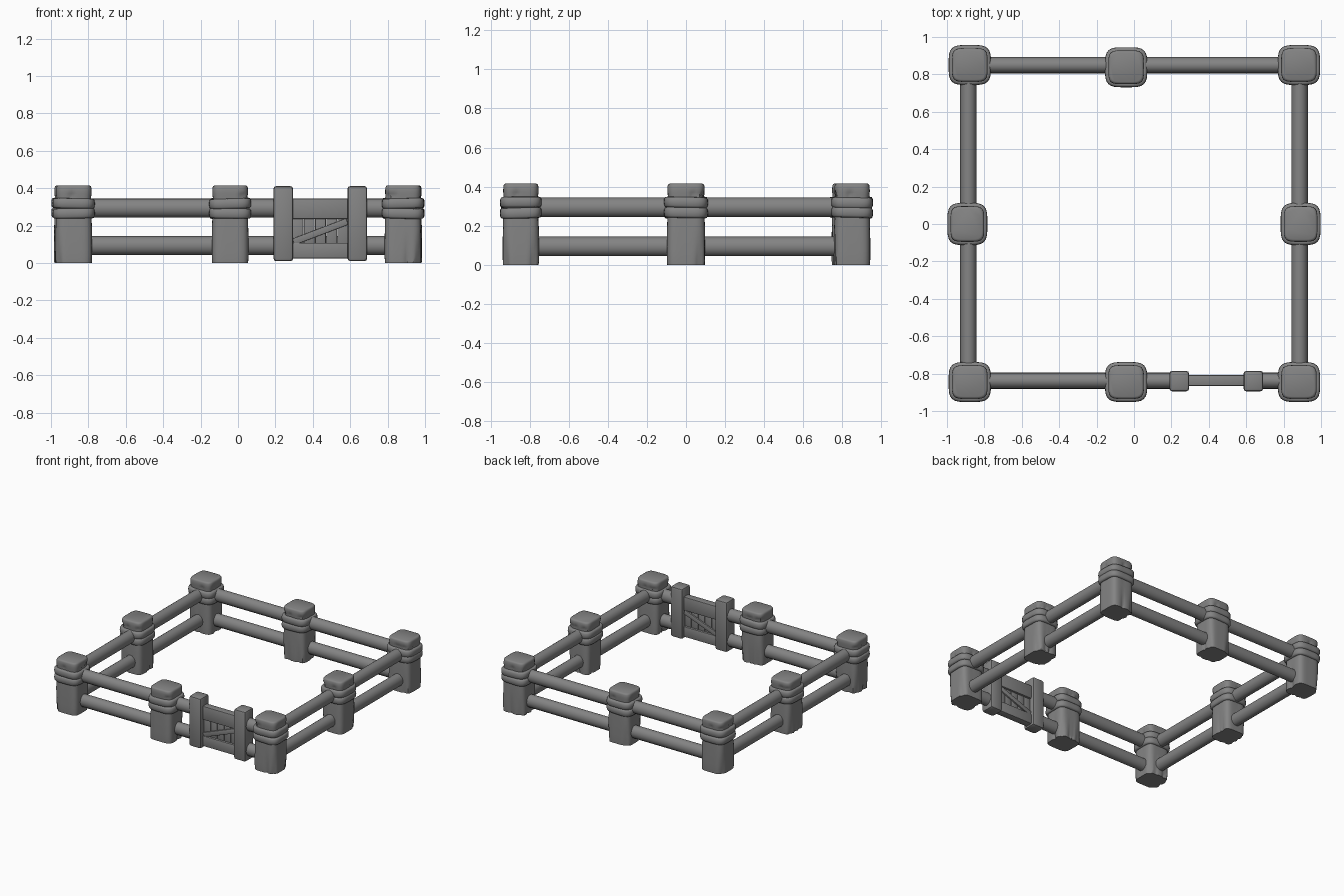
import bpy, bmesh, math, random
from mathutils import Matrix, Vector

if "Cube" in bpy.data.objects:
    bpy.data.objects.remove(bpy.data.objects["Cube"])

random.seed(4)
N = 48  # points around a post
GREY = bpy.data.materials.new("dark_grey")
GREY.diffuse_color = (.23, .23, .23, 1)
GREY.use_nodes = True
GREY.node_tree.nodes["Principled BSDF"].inputs["Base Color"].default_value = GREY.diffuse_color


def finish(bm, name, loc=(0, 0, 0), rot=0, angle=40):
    bmesh.ops.recalc_face_normals(bm, faces=bm.faces)
    me = bpy.data.meshes.new(name)
    bm.to_mesh(me)
    bm.free()
    me.materials.append(GREY)
    ob = bpy.data.objects.new(name, me)
    bpy.context.collection.objects.link(ob)
    ob.location = loc
    ob.rotation_euler.z = rot
    bpy.context.view_layer.objects.active = ob
    ob.select_set(True)
    bpy.ops.object.shade_smooth_by_angle(angle=math.radians(angle))
    ob.select_set(False)
    return ob


def squircle(a, hx, hy, e):
    """Point on a rounded rectangle at angle a."""
    c, s = math.cos(a), math.sin(a)
    r = (abs(c) ** e + abs(s) ** e) ** (-1 / e)
    return hx * c * r, hy * s * r


def loft(bm, rings, closed=False):
    """Skin rings of points; cap the ends unless closed."""
    vs = [[bm.verts.new(p) for p in ring] for ring in rings]
    pairs = list(zip(vs, vs[1:])) + ([(vs[-1], vs[0])] if closed else [])
    for lo, hi in pairs:
        for i in range(len(lo)):
            j = (i + 1) % len(lo)
            bm.faces.new((lo[i], lo[j], hi[j], hi[i]))
    if not closed:
        bm.faces.new(vs[0][::-1])
        bm.faces.new(vs[-1])


def notch(i, spots):
    """Depth 0..1 of the soft notches at point i."""
    gap = min(min((i - s) % N, (s - i) % N) for s in spots)
    return (1, .45, 0)[min(gap, 2)]


def post(name, x, y, rot):
    # stump with carved notches at the foot and below the cap
    low = random.sample(range(N), 6)
    high = random.sample(range(N), 6)
    profile = [(0, .98, 1), (.03, 1, .9), (.07, 1, .6), (.12, 1, .3), (.18, .99, 0),
               (.25, .97, 0), (.335, .94, .4), (.355, .95, 1), (.372, .97, .6),
               (.386, .97, 0), (.404, .96, 0), (.412, .92, 0), (.416, .84, 0)]
    bm = bmesh.new()
    rings = []
    for z, s, depth in profile:
        ring = []
        for i in range(N):
            cut = depth * .11 * notch(i, low if z < .2 else high)
            px, py = squircle(2 * math.pi * i / N, .098, .093, 5)
            ring.append((px * (s - cut), py * (s - cut), z))
        rings.append(ring)
    loft(bm, rings)
    finish(bm, name, (x, y, 0), rot)
    # two rope bands, each a flattened ring with a slight tilt
    for k, zc in enumerate((.267, .319)):
        tx, ty = random.uniform(-.03, .03), random.uniform(-.03, .03)
        bm = bmesh.new()
        rings = []
        for t in range(12):
            b = 2 * math.pi * t / 12
            c, s = math.cos(b), math.sin(b)
            d = .017 * math.copysign(abs(c) ** .7, c)
            dz = .0275 * math.copysign(abs(s) ** .7, s)
            ring = []
            for i in range(N):
                px, py = squircle(2 * math.pi * i / N, .096 + d, .09 + d, 4)
                ring.append((px, py, zc + dz + px * tx + py * ty))
            rings.append(ring)
        loft(bm, rings, closed=True)
        finish(bm, f"{name}_band_{k + 1}", (x, y, 0), rot, 60)


def rail(name, a, b, z):
    # slightly flattened round log between two ground points
    a, b = Vector((*a, z)), Vector((*b, z))
    d = b - a
    side = Vector((-d.y, d.x, 0)).normalized()
    bm = bmesh.new()
    rings = []
    for t in (0, 1):
        rings.append([a + d * t + side * .044 * math.cos(u) + Vector((0, 0, .05 * math.sin(u)))
                      for u in (2 * math.pi * i / 16 for i in range(16))])
    loft(bm, rings)
    finish(bm, name)


def box(name, x0, x1, y0, y1, z0, z1, bevel=.006, tilt=0):
    bm = bmesh.new()
    bmesh.ops.create_cube(bm, size=1, matrix=Matrix.Diagonal((x1 - x0, y1 - y0, z1 - z0, 1)))
    bmesh.ops.bevel(bm, geom=bm.edges[:], offset=bevel, segments=2, profile=.5, affect='EDGES')
    bmesh.ops.rotate(bm, verts=bm.verts, matrix=Matrix.Rotation(tilt, 3, 'Y'))
    finish(bm, name, ((x0 + x1) / 2, (y0 + y1) / 2, (z0 + z1) / 2))


# posts
Q = math.pi / 2
posts = {"front_left": (-.878, -.845, 0), "front_middle": (-.042, -.845, 0),
         "front_right": (.882, -.845, 0), "back_left": (-.878, .85, 0),
         "back_middle": (-.042, .838, 0), "back_right": (.882, .85, 0),
         "left_middle": (-.891, 0, Q), "right_middle": (.891, 0, Q)}
for n, (x, y, r) in posts.items():
    post(n + "_post", x, y, r)

# rails, upper and lower
spans = {"front_left": ((-.85, -.838), (-.07, -.838)),
         "gate_left": ((-.02, -.838), (.22, -.838)),
         "gate_right": ((.66, -.838), (.85, -.838)),
         "back_left": ((-.85, .849), (-.07, .849)),
         "back_right": ((-.02, .849), (.85, .849))}
for n, x in (("left", -.885), ("right", .885)):
    spans[n + "_near"] = ((x, -.81), (x, -.03))
    spans[n + "_far"] = ((x, .03), (x, .81))
for n, (a, b) in spans.items():
    rail(n + "_lower_rail", a, b, .094)
    rail(n + "_upper_rail", a, b, .294)

# gate
for n, x in (("left", .242), ("right", .638)):
    box(f"gate_{n}_post", x - .053, x + .053, -.895, -.785, .01, .412, .016)
box("gate_top_board", .28, .6, -.866, -.808, .236, .345)
box("gate_bottom_board", .28, .6, -.866, -.808, .025, .108)
for i in range(5):
    x = .292 + i * .06
    box(f"gate_plank_{i + 1}", x, x + .058, -.85, -.824, .08, .26, .004)
for n, y in (("front", -.862), ("back", -.826)):
    box(f"gate_{n}_brace", .286, .594, y, y + .014, .15, .186, .003, -math.atan2(.11, .29))
